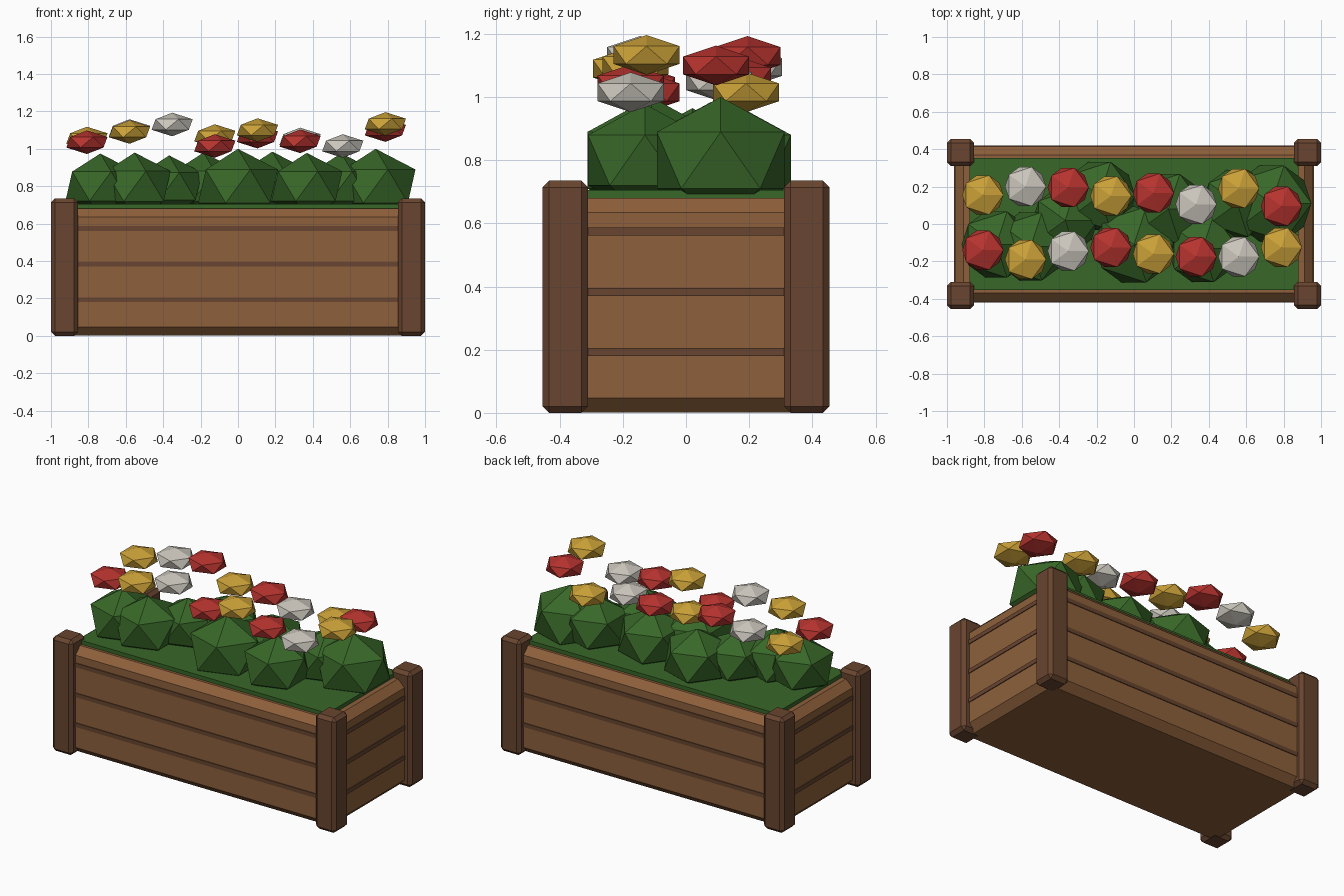
import bpy
import bmesh
from mathutils import Matrix

old = bpy.data.objects.get("Cube")
if old:
    bpy.data.objects.remove(old, do_unlink=True)


def material(name, rgb):
    mat = bpy.data.materials.new(name)
    mat.use_nodes = True
    color = (*rgb, 1.0)
    mat.diffuse_color = color
    mat.node_tree.nodes["Principled BSDF"].inputs["Base Color"].default_value = color
    return mat


PLANK = material("plank wood", (0.27, 0.118, 0.044))
DARK = material("dark wood", (0.14, 0.059, 0.029))
GREEN = material("leaf green", (0.039, 0.135, 0.021))
RED = material("red petals", (0.47, 0.033, 0.028))
YELLOW = material("yellow petals", (0.60, 0.36, 0.04))
WHITE = material("white petals", (0.60, 0.57, 0.51))


def finish(name, bm, mat):
    mesh = bpy.data.meshes.new(name)
    bm.to_mesh(mesh)
    bm.free()
    mesh.materials.append(mat)
    obj = bpy.data.objects.new(name, mesh)
    bpy.context.collection.objects.link(obj)
    return obj


def box(name, half_x, half_y, z0, z1, mat, at=(0, 0), bevel=0):
    """Box from z0 to z1 with optional chamfered edges."""
    bm = bmesh.new()
    place = Matrix.Translation((*at, (z0 + z1) / 2))
    size = Matrix.Diagonal((2 * half_x, 2 * half_y, z1 - z0, 1))
    bmesh.ops.create_cube(bm, size=1, matrix=place @ size)
    if bevel:
        bmesh.ops.bevel(bm, geom=bm.edges[:], offset=bevel, segments=1,
                        affect='EDGES')
    return finish(name, bm, mat)


def blob(name, center, radius, height, mat):
    """Squashed icosahedron."""
    bm = bmesh.new()
    size = Matrix.Diagonal((radius, radius, height, 1))
    bmesh.ops.create_icosphere(bm, subdivisions=1, radius=1,
                               matrix=Matrix.Translation(center) @ size)
    return finish(name, bm, mat)


# Planter box with dark battens wrapped around it
box("planter_body", 0.957, 0.415, 0.002, 0.68, PLANK, bevel=0.045)
for z in (0.193, 0.383, 0.574):
    box("batten", 0.962, 0.42, z - 0.013, z + 0.013, DARK)

# Corner posts
for sx in (-1, 1):
    for sy in (-1, 1):
        box("corner_post", 0.0725, 0.0725, 0, 0.735, DARK,
            at=(sx * 0.9275, sy * 0.3825), bevel=0.021)

# Ground cover filling the box
box("ground_cover", 0.88, 0.353, 0.62, 0.705, GREEN)

# Row of bushes: depth and radius
bushes = [(-0.11, 0.208), (-0.12, 0.214), (0.02, 0.196), (0.15, 0.214),
          (-0.11, 0.238), (0.08, 0.22), (-0.13, 0.212), (0.11, 0.21),
          (0.11, 0.238)]
for i, (y, r) in enumerate(bushes):
    blob("bush", ((i - 4) * 0.184, y, 0.8), r, r * 0.84, GREEN)

# Two rows of flowers: depth, height, colour
front = [(-0.14, 1.035, RED), (-0.19, 1.09, YELLOW), (-0.145, 1.13, WHITE),
         (-0.125, 1.015, RED), (-0.16, 1.1, YELLOW), (-0.175, 1.04, RED),
         (-0.175, 1.015, WHITE), (-0.125, 1.133, YELLOW)]
back = [(0.155, 1.055, YELLOW), (0.2, 1.095, WHITE), (0.195, 1.13, RED),
        (0.15, 1.068, YELLOW), (0.165, 1.065, RED), (0.105, 1.05, WHITE),
        (0.19, 1.015, YELLOW), (0.095, 1.1, RED)]
for row in (front, back):
    for i, (y, z, mat) in enumerate(row):
        blob("flower", ((i - 3.5) * 0.228 - 0.01, y, z), 0.123, 0.063, mat)
